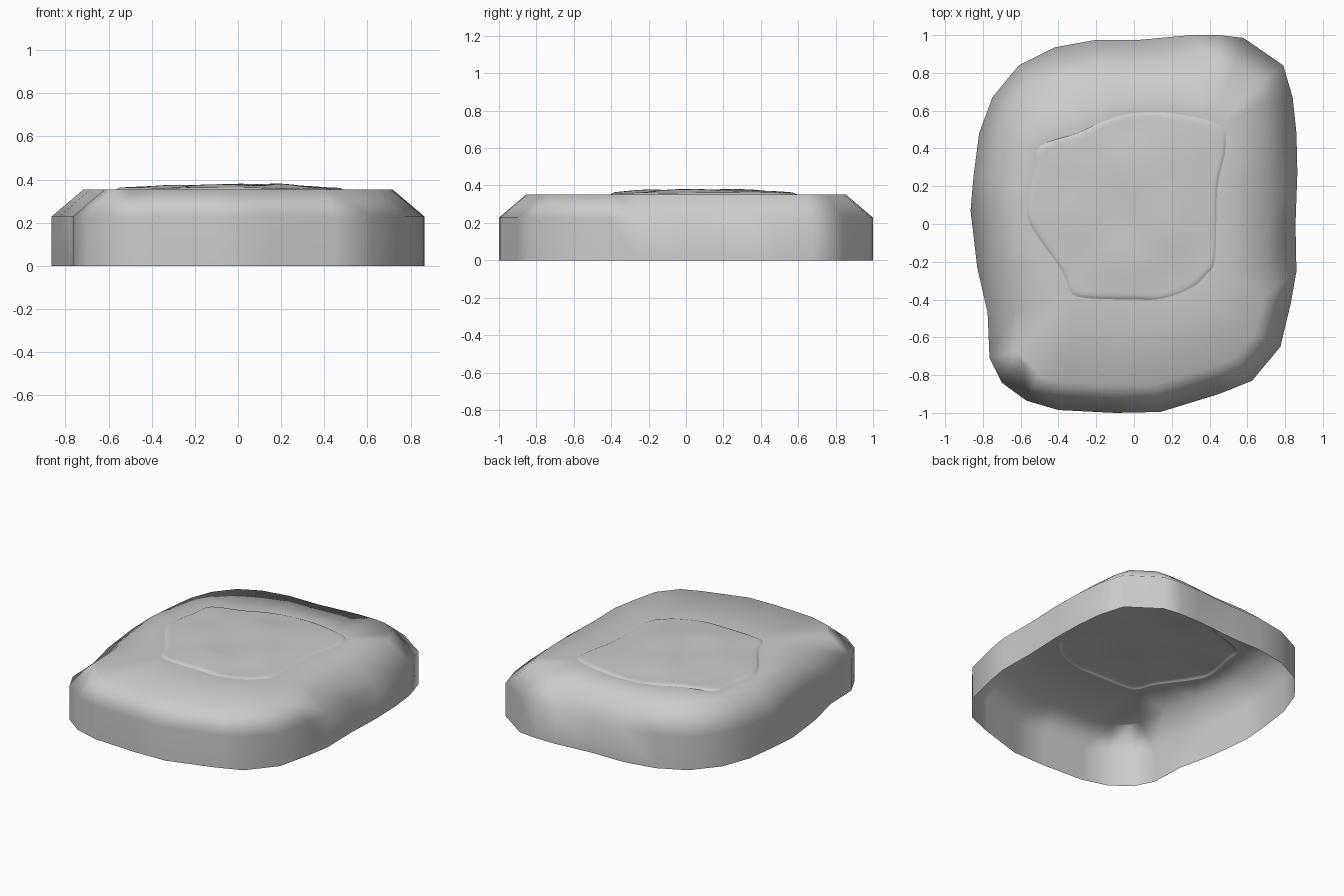
import bpy, bmesh, math
from mathutils import Vector

if "Cube" in bpy.data.objects:
    bpy.data.objects.remove(bpy.data.objects["Cube"])

SLAB = [(-.42, .935), (-.2, .975), (.03, .975), (.3, 1), (.45, 1), (.58, .985), (.79, .84),
        (.84, .67), (.86, .48), (.865, .27), (.855, 0), (.86, -.25), (.83, -.42), (.775, -.65),
        (.625, -.83), (.45, -.9), (.14, -.995), (-.1, -1), (-.4, -.985), (-.57, -.935),
        (-.7, -.84), (-.765, -.71), (-.775, -.47), (-.83, -.23), (-.865, .07), (-.85, .25),
        (-.82, .48), (-.75, .67), (-.61, .84)]
PATCH = [(-.5, .41), (-.3, .48), (-.12, .56), (.05, .59), (.25, .58), (.46, .52), (.485, .4),
         (.44, .18), (.43, -.18), (.38, -.27), (.3, -.34), (.15, -.395), (0, -.4), (-.27, -.39),
         (-.34, -.35), (-.38, -.25), (-.54, -.02), (-.565, .1), (-.53, .28)]
TOP = 0.353


def inset(pts, d):
    """Offset a clockwise outline inward by d."""
    out, n = [], len(pts)
    for i in range(n):
        a, p, b = (Vector(pts[(i + k) % n]) for k in (-1, 0, 1))
        u, v = (p - a).normalized(), (b - p).normalized()
        m = (Vector((u.y, -u.x)) + Vector((v.y, -v.x))).normalized()
        out.append(p + m * d / m.dot(Vector((u.y, -u.x))))
    return out


def smooth_loop(pts, steps):
    """Closed Catmull-Rom curve through the points."""
    out, n = [], len(pts)
    for i in range(n):
        a, b, c, d = (Vector(pts[(i + k) % n]) for k in (-1, 0, 1, 2))
        for s in range(steps):
            t = s / steps
            out.append(.5 * (2 * b + (c - a) * t + (2 * a - 5 * b + 4 * c - d) * t * t
                             + (3 * b - a - 3 * c + d) * t ** 3))
    return out


def ring(bm, pts, z):
    return [bm.verts.new((p[0], p[1], z)) for p in pts]


def skin(bm, r0, r1):
    n = len(r0)
    for i in range(n):
        j = (i + 1) % n
        bm.faces.new((r0[i], r1[i], r1[j], r0[j]))


def finish(bm, name):
    me = bpy.data.meshes.new(name)
    bm.to_mesh(me)
    bm.free()
    for p in me.polygons:
        p.use_smooth = True
    ob = bpy.data.objects.new(name, me)
    bpy.context.collection.objects.link(ob)
    ob.modifiers.new("face_weighted_shading", 'WEIGHTED_NORMAL').weight = 90
    return ob


patch_edge = smooth_loop(PATCH, 4)

# Slab shell: open below, straight wall, sloped shoulder, flat top with an opening
bm = bmesh.new()
rings = [ring(bm, SLAB, 0), ring(bm, SLAB, .228), ring(bm, inset(SLAB, .147), TOP)]
for lo, hi in zip(rings, rings[1:]):
    skin(bm, lo, hi)
hole = ring(bm, patch_edge, TOP)
edges = [bm.edges.new((hole[i], hole[i - 1])) for i in range(len(hole))]
edges += [bm.edges.get((rings[2][i], rings[2][i - 1])) for i in range(len(SLAB))]
bmesh.ops.triangle_fill(bm, edges=edges, use_beauty=True, normal=(0, 0, 1))
bmesh.ops.recalc_face_normals(bm, faces=bm.faces)
if sum(f.normal.z * f.calc_area() for f in bm.faces) < 0:
    bmesh.ops.reverse_faces(bm, faces=bm.faces)
finish(bm, "slab_shell")


# Raised rough patch filling the opening
def bump(x, y):
    return (.022 + .005 * math.sin(9 * x + 2.5 * y) * math.cos(7 * y - 1)
            + .004 * math.sin(14 * x - 1.2) * math.cos(11 * y + 3 * x))


bm = bmesh.new()
centre = Vector((-.03, .1))
prev = ring(bm, patch_edge, TOP)
for f in (.985, .965, .93, .87, .8, .7, .6, .5, .4, .3, .2, .1):
    pts = [centre + (p - centre) * f for p in patch_edge]
    rise = .35 * min(1, (1 - f) / .03) + .65 * min(1, (1 - f) / .45)
    cur = [bm.verts.new((p.x, p.y, TOP + rise * bump(p.x, p.y))) for p in pts]
    skin(bm, prev, cur)
    prev = cur
mid = bm.verts.new((centre.x, centre.y, TOP + bump(*centre)))
for i in range(len(prev)):
    bm.faces.new((prev[i], mid, prev[(i + 1) % len(prev)]))
bm.normal_update()
if sum(f.normal.z * f.calc_area() for f in bm.faces) < 0:
    bmesh.ops.reverse_faces(bm, faces=bm.faces)
finish(bm, "rough_patch")
